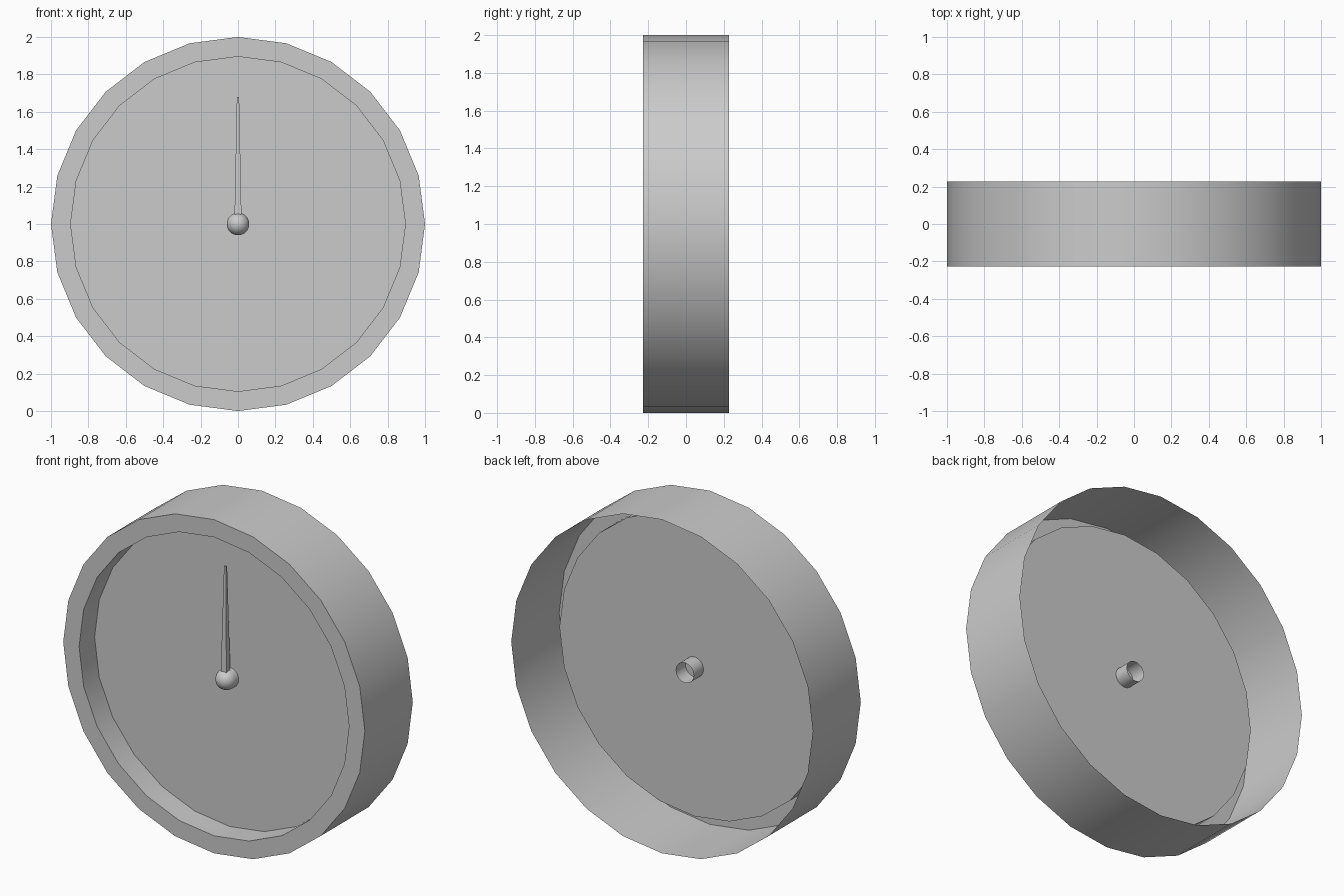
import bpy, bmesh
from math import sin, cos, pi, radians

if "Cube" in bpy.data.objects:
    bpy.data.objects.remove(bpy.data.objects["Cube"])

CZ = 1.0  # height of the gauge axis


def make_object(name, bm, smooth=True):
    mesh = bpy.data.meshes.new(name)
    bm.to_mesh(mesh)
    bm.free()
    ob = bpy.data.objects.new(name, mesh)
    bpy.context.collection.objects.link(ob)
    if smooth:
        bpy.ops.object.select_all(action='DESELECT')
        ob.select_set(True)
        bpy.context.view_layer.objects.active = ob
        bpy.ops.object.shade_smooth_by_angle(angle=radians(35))
    return ob


def lathe(name, profile, sides):
    """Revolve (radius, y) points, back to front, about the gauge axis."""
    bm = bmesh.new()
    rings = []
    for r, y in profile:
        if r == 0:
            rings.append([bm.verts.new((0, y, CZ))] * sides)
        else:
            rings.append([bm.verts.new((r * cos(2 * pi * i / sides), y,
                                        CZ + r * sin(2 * pi * i / sides)))
                          for i in range(sides)])
    for p, q in zip(rings, rings[1:]):
        for i in range(sides):
            j = (i + 1) % sides
            loop = [p[i], p[j], q[j], q[i]]
            bm.faces.new(list(dict.fromkeys(loop)))
    return make_object(name, bm)


# Case: thin open-backed wall, front bezel and recessed inner wall
lathe("case", [(1, 0.227), (1, -0.227), (0.895, -0.227), (0.895, -0.08)], 24)

# Dial: flat disc closing the recess
bm = bmesh.new()
bm.faces.new([bm.verts.new((0.895 * cos(2 * pi * i / 24), -0.08,
                            CZ + 0.895 * sin(2 * pi * i / 24)))
              for i in range(24)])
make_object("dial", bm, smooth=False)

# Hub: open tube through the dial with a domed front
R, FRONT = 0.06, -0.11
dome = [(R * cos(k * pi / 16), FRONT - R * sin(k * pi / 16)) for k in range(8)]
lathe("hub", [(R, 0.012)] + dome + [(0, FRONT - R)], 32)

# Needle: square tapered pointer standing up from the hub
bm = bmesh.new()
bmesh.ops.create_cube(bm, size=1)
for v in bm.verts:
    top = v.co.z > 0
    w = 0.012 if top else 0.038
    v.co = (v.co.x * w, v.co.y * w - 0.118, 1.68 if top else CZ + 0.02)
make_object("needle", bm, smooth=False)
